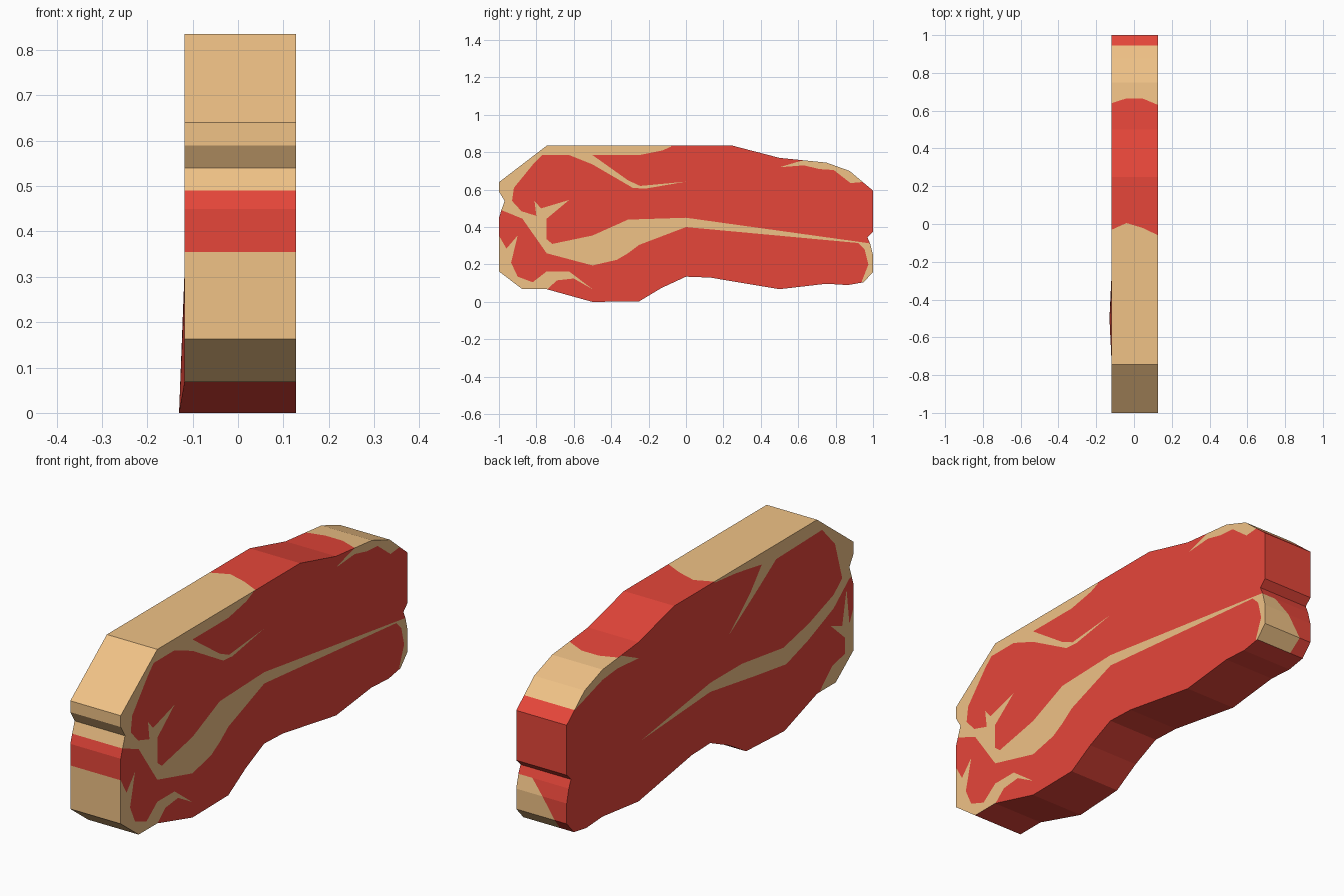
import bpy, bmesh
from mathutils import Vector
from mathutils.geometry import delaunay_2d_cdt

if "Cube" in bpy.data.objects:
    bpy.data.objects.remove(bpy.data.objects["Cube"])

LEFT, RIGHT = -0.118, 0.128
MEAT, FAT, PATCH = 0, 1, 2


def material(name, color):
    m = bpy.data.materials.new(name)
    m.diffuse_color = (*color, 1)
    m.use_nodes = True
    m.node_tree.nodes["Principled BSDF"].inputs["Base Color"].default_value = m.diffuse_color
    return m


# Outline seen from the right (y, z), clockwise, with colour of the rim up to the next point
RIM = [
    (-1, .64, FAT), (-.745, .835, FAT), (0, .835, MEAT), (.25, .835, MEAT), (.5, .77, MEAT),
    (.65, .755, FAT), (.75, .745, FAT), (.875, .70, FAT), (.945, .641, MEAT), (1, .595, MEAT),
    (1, .375, MEAT), (.97, .345, MEAT), (.985, .31, PATCH), (1, .25, PATCH), (1, .16, PATCH),
    (.95, .105, MEAT), (.865, .09, MEAT), (.75, .097, MEAT), (.5, .068, MEAT), (.13, .13, MEAT),
    (0, .135, MEAT), (-.13, .075, MEAT), (-.25, .003, MEAT), (-.5, 0, MEAT), (-.745, .068, MEAT),
    (-.875, .068, FAT), (-1, .163, FAT), (-1, .355, MEAT), (-1, .45, MEAT), (-.987, .49, FAT),
    (-.97, .54, FAT), (-1, .59, FAT)]
OUTLINE = [p[:2] for p in RIM]

# Wavy colour borders on the top (y shift and slope) and the fat patch edge on the far end
WAVES = {2: ((-.03, .005, -.02, -.06), 0), 5: ((-.01, .015, .015, -.02), -.1)}
PATCH_EDGE = {12: .06, 13: 0, 14: -.06, 15: -.05}

# Fat shapes on the right face (they overshoot the outline and get clipped)
RIGHT_FAT = [
    [(-1.1, .49), (-1.1, .95), (-.06, .95), (-.08, .83), (-.125, .81), (-.25, .785), (-.5, .785),
     (-.31, .65), (-.245, .62), (0, .643), (-.22, .605), (-.285, .61), (-.5, .735), (-.625, .785),
     (-.77, .785), (-.81, .745), (-.92, .61), (-.93, .54), (-.88, .485), (-.80, .46), (-.81, .54),
     (-.775, .50), (-.625, .545), (-.745, .445), (-.745, .335), (-.715, .31), (-.5, .355),
     (-.31, .44), (0, .45), (.97, .315), (1.05, .30), (1.05, .10), (.95, .10), (.94, .11),
     (.975, .20), (.955, .28), (.92, .315), (0, .40), (-.25, .305), (-.31, .26), (-.37, .225),
     (-.5, .195), (-.745, .26), (-.875, .445), (-.985, .49)],
    [(-1.1, .355), (-1, .355), (-.96, .285), (-.90, .355), (-.935, .21), (-.90, .135),
     (-.82, .105), (-.745, .163), (-.625, .163), (-.5, .068), (-.6, .125), (-.69, .115),
     (-.745, .065), (-.745, -.05), (-1.1, -.05)],
    [(.5, .72), (.6, .75), (.63, .757), (.66, .95), (1.1, .85), (.945, .641), (.88, .635),
     (.79, .705), (.715, .71), (.63, .73)]]

# Fat shapes on the left face
LEFT_FAT = [
    [(-1.1, .49), (-1.1, .95), (-.03, .95), (-.03, .83), (-.18, .815), (-.36, .785), (-.28, .69),
     (-.13, .56), (-.33, .685), (-.46, .77), (-.78, .777), (-.87, .68), (-.92, .51), (-.86, .46),
     (-.69, .40), (-.51, .36), (-.22, .40), (0, .40), (.48, .33), (0, .36), (-.32, .31),
     (-.53, .28), (-.68, .326), (-.86, .40), (-.97, .49)],
    [(-1.1, .355), (-1, .355), (-.97, .29), (-.95, .45), (-.92, .30), (-.84, .33), (-.94, .24),
     (-.94, .17), (-.85, .15), (-.76, .068), (-.76, -.05), (-1.1, -.05)],
    [(.5, .70), (.62, .757), (.64, .95), (1.1, .85), (.945, .641), (.88, .66), (.75, .70),
     (.65, .71)]]


def ccw(pts):
    area = sum(a[0] * b[1] - b[0] * a[1] for a, b in zip(pts, pts[1:] + pts[:1]))
    return pts if area > 0 else pts[::-1]


def add_cap(bm, x, shapes):
    """Flat face of the cut, split into meat and fat."""
    coords, loops = [], []
    for pts in [OUTLINE] + shapes:
        pts = ccw(pts)
        loops.append(list(range(len(coords), len(coords) + len(pts))))
        coords += [Vector(p) for p in pts]
    vs, _, faces, _, _, origin = delaunay_2d_cdt(coords, [], loops, 1, 1e-5)
    verts = [bm.verts.new((x, v.x, v.y)) for v in vs]
    if x < 0:  # slight bulge at the lowest corner
        for v in verts:
            if (v.co - Vector((x, -.5, 0))).length < .003:
                v.co.x -= .012
    for f, src in zip(faces, origin):
        if 0 in src:
            ring = [verts[i] for i in f]
            face = bm.faces.new(ring if x > 0 else ring[::-1])
            face.material_index = FAT if len(src) > 1 else MEAT


def add_rim(bm):
    """Band around the cut, four vertices across its thickness."""
    rows = []
    for i, (y, z, _) in enumerate(RIM):
        shift, slope = WAVES.get(i, ((0, 0, 0, 0), 0))
        c1 = PATCH_EDGE.get(i, -.04)
        xs = [LEFT, c1, (c1 + RIGHT) / 2, RIGHT]
        if (y, z) == (-.5, 0):
            xs[0] -= .012
        rows.append([bm.verts.new((x, y + s, z + s * slope)) for x, s in zip(xs, shift)])
    for i, (_, _, mat) in enumerate(RIM):
        a, b = rows[i], rows[(i + 1) % len(rows)]
        for k in range(3):
            face = bm.faces.new((a[k], a[k + 1], b[k + 1], b[k]))
            face.material_index = (FAT if k else MEAT) if mat == PATCH else mat


bm = bmesh.new()
add_cap(bm, RIGHT, RIGHT_FAT)
add_cap(bm, LEFT, LEFT_FAT)
add_rim(bm)
bmesh.ops.remove_doubles(bm, verts=bm.verts, dist=1e-4)
bmesh.ops.delete(bm, geom=[v for v in bm.verts if not v.link_faces], context='VERTS')
mesh = bpy.data.meshes.new("steak")
bm.to_mesh(mesh)
bm.free()
mesh.materials.append(material("meat", (.79, .061, .042)))
mesh.materials.append(material("fat", (.87, .54, .24)))
bpy.context.collection.objects.link(bpy.data.objects.new("steak", mesh))
